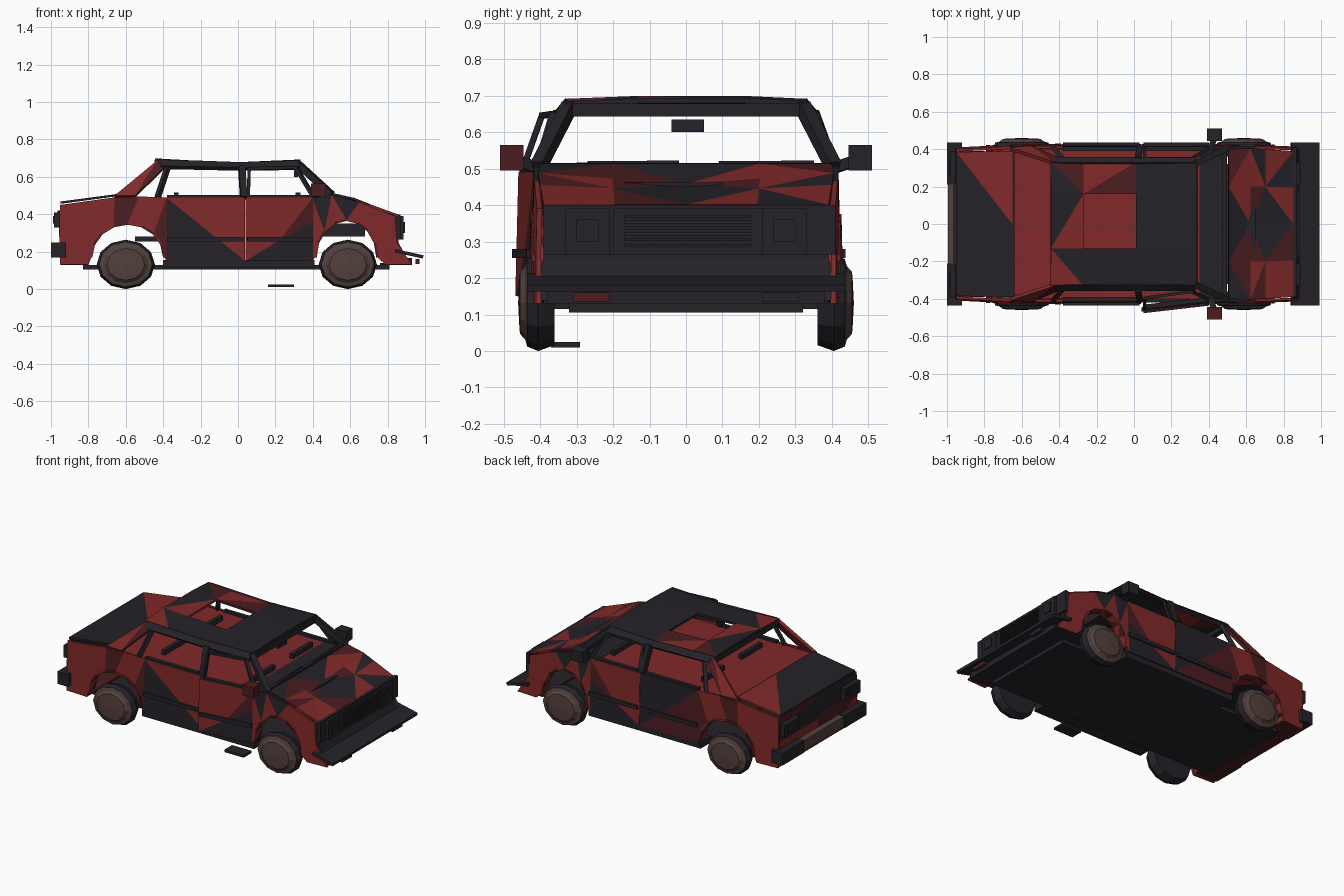
import bpy, bmesh, math
from mathutils import Vector

if "Cube" in bpy.data.objects:
    bpy.data.objects.remove(bpy.data.objects["Cube"])

def material(name, rgb):
    m = bpy.data.materials.new(name)
    m.diffuse_color = (*rgb, 1)
    m.use_nodes = True
    m.node_tree.nodes["Principled BSDF"].inputs["Base Color"].default_value = m.diffuse_color
    return m

MATS = {'r': material("red_paint", (0.22, 0.022, 0.022)),
        'm': material("scorched_red", (0.07, 0.012, 0.014)),
        'd': material("charred", (0.018, 0.016, 0.021)),
        'b': material("rusty_brown", (0.085, 0.052, 0.045))}
KEYS = 'rmdb'

def finish(bm, name, thick=0):
    me = bpy.data.meshes.new(name)
    bmesh.ops.recalc_face_normals(bm, faces=bm.faces)
    bm.to_mesh(me)
    bm.free()
    for k in KEYS:
        me.materials.append(MATS[k])
    ob = bpy.data.objects.new(name, me)
    bpy.context.collection.objects.link(ob)
    if thick:
        mod = ob.modifiers.new("thickness", 'SOLIDIFY')
        mod.thickness, mod.offset = thick, 0
    return ob

def box(name, lo, hi, mat='d'):
    bm = bmesh.new()
    bmesh.ops.create_cube(bm, size=1)
    for v in bm.verts:
        v.co = [l + (c + 0.5) * (h - l) for c, l, h in zip(v.co, lo, hi)]
    for f in bm.faces:
        f.material_index = KEYS.index(mat)
    return finish(bm, name)

def bar(name, a, b, w=0.025, mat='d', h=None):
    a, b = Vector(a), Vector(b)
    q = (b - a).to_track_quat('Z', 'Y')
    bm = bmesh.new()
    bmesh.ops.create_cube(bm, size=1)
    for v in bm.verts:
        v.co = (a + b) / 2 + q @ Vector((v.co.x * w, v.co.y * (h or w), v.co.z * (b - a).length))
    for f in bm.faces:
        f.material_index = KEYS.index(mat)
    return finish(bm, name)

def side_y(x, z, s, swing=0):
    return s * (0.42 - (z - 0.13) * 0.025 - max(0, abs(x) - 0.6) * 0.05 + swing * (0.40 - x))

def panel(name, pts, s, mat='r', patch=None, swing=0):
    """Side panel from an x-z outline; patch(x, z) picks another colour."""
    bm = bmesh.new()
    f = bm.faces.new([bm.verts.new((x, side_y(x, z, s, swing), z)) for x, z in pts])
    bmesh.ops.triangulate(bm, faces=[f])
    for f in bm.faces:
        c = f.calc_center_median()
        f.material_index = KEYS.index((patch and patch(c.x, c.z)) or mat)
    return finish(bm, name, 0.014)

def sheet(name, rows, cols, thick=0.014):
    """Creased sheet; two colour letters per cell, '..' leaves a hole."""
    bm = bmesh.new()
    g = [[bm.verts.new(p) for p in r] for r in rows]
    n = len(rows[0]) - 1
    for i in range(len(rows) - 1):
        for j in range(n):
            c = cols[2 * (i * n + j):][:2]
            if c == '..':
                continue
            a, b, d, e = g[i][j], g[i + 1][j], g[i + 1][j + 1], g[i][j + 1]
            tris = ((a, b, d), (a, d, e)) if (i + j) % 2 else ((a, b, e), (b, d, e))
            for t, k in zip(tris, c):
                bm.faces.new(t).material_index = KEYS.index(k)
    return finish(bm, name, thick)

def arc(cx, cz, rx, rz, n=8):
    return [(cx - rx * math.cos(math.pi * i / n), cz + rz * math.sin(math.pi * i / n)) for i in range(n + 1)]

def wheel(name, x, s):
    prof = [(-0.045, 0, 'd'), (-0.045, 0.116, 'd'), (0, 0.132, 'd'), (0.03, 0.12, 'd'),
            (0.036, 0.10, 'b'), (0.05, 0.085, 'b'), (0.052, 0.06, 'b'), (0.055, 0, 'b')]
    bm, n, prev = bmesh.new(), 12, None
    for o, r, k in prof:
        ring = [bm.verts.new((x + 1.18 * r * math.cos(t * math.tau / n), s * (0.405 + o),
                              0.132 + r * math.sin(t * math.tau / n))) for t in range(n)]
        if prev:
            for t in range(n):
                u = (t + 1) % n
                bm.faces.new((prev[t], prev[u], ring[u], ring[t])).material_index = KEYS.index(k)
        prev = ring
    bmesh.ops.remove_doubles(bm, verts=bm.verts, dist=1e-5)
    return finish(bm, name)

# Underbody, beltline deck with seat tops, front/rear pans
box("underbody", (-0.83, -0.32, 0.105), (0.81, 0.32, 0.13))
box("cabin_deck", (-0.65, -0.40, 0.475), (0.36, 0.40, 0.487), 'r')
box("rear_pan", (-0.94, -0.39, 0.13), (-0.80, 0.39, 0.14), 'm')
box("front_pan", (0.76, -0.39, 0.13), (0.92, 0.39, 0.14))

rear_arch, front_arch = arc(-0.59, 0.17, 0.195, 0.18), arc(0.58, 0.17, 0.165, 0.2)
for s, side in ((-1, "near"), (1, "far")):
    # Fenders with open wheel arches
    panel(side + "_rear_fender", [(-0.95, 0.45), (-0.95, 0.13), (-0.80, 0.13)] + rear_arch +
          [(-0.38, 0.15), (-0.38, 0.49), (-0.53, 0.495), (-0.66, 0.49)], s, 'r',
          lambda x, z: 'm' if -0.68 < x < -0.55 or x > -0.44 else None)
    panel(side + "_front_fender", front_arch[::-1] + [(0.395, 0.15), (0.395, 0.49), (0.50, 0.505), (0.65, 0.465),
          (0.84, 0.39), (0.85, 0.25), (0.93, 0.13), (0.79, 0.13)], s, 'r',
          lambda x, z: 'd' if z > 0.41 else None)
    for nm, a in (("rear", rear_arch), ("front", front_arch)):
        rows = [[(x, side_y(x, z, s) + s * d, z) for x, z in a] for d in (-0.05, 0.012)]
        sheet(f"{side}_{nm}_arch_lip", rows, 'mr' * 8, 0.012)
    # Doors, the near front one hanging ajar
    sw = 0.115 if s < 0 else 0
    panel(side + "_rear_door_upper", [(-0.385, 0.49), (0.038, 0.15), (0.038, 0.49)], s, 'r' if s < 0 else 'd')
    panel(side + "_rear_door_lower", [(-0.385, 0.49), (-0.385, 0.15), (0.038, 0.15)], s, 'd' if s < 0 else 'm')
    panel(side + "_front_door_upper", [(0.04, 0.49), (0.04, 0.26), (0.22, 0.26), (0.40, 0.36), (0.40, 0.49)],
          s, 'r', lambda x, z: 'm' if x > 0.28 else None, sw)
    panel(side + "_front_door_lower", [(0.04, 0.26), (0.04, 0.15), (0.40, 0.15), (0.40, 0.36), (0.22, 0.26)],
          s, 'd', lambda x, z: 'r' if x < 0.2 else None, sw)
    box(side + "_sill", (-0.40, min(s * 0.31, s * 0.42), 0.115), (0.41, max(s * 0.31, s * 0.42), 0.155))
    for nm, x0, x1, w in (("rear", -0.38, 0.03, 0), ("front", 0.05, 0.40, sw)):
        def at(x, z, o=0.012):
            return (x, side_y(x, z, s, w) + s * o, z)
        bar(f"{side}_{nm}_door_moulding", at(x0, 0.267), at(x1, 0.267), 0.016, 'd', 0.024)
        bar(f"{side}_{nm}_window_sill", at(x0, 0.493, -0.008), at(x1, 0.493, -0.008), 0.024, 'd', 0.018)
    for nm, x in (("rear", -0.33), ("front", 0.32)):
        y0, y1 = sorted((s * 0.09, s * 0.30))
        box(f"{side}_{nm}_seat_top", (x - 0.013, y0, 0.47), (x + 0.013, y1, 0.517))
    # Pillars and roof rail
    bar(side + "_windscreen_pillar", (0.50, s * 0.405, 0.505), (0.32, s * 0.32, 0.67), 0.035)
    bar(side + "_centre_pillar", (0.03, s * 0.405, 0.49), (0.02, s * 0.345, 0.655), 0.035)
    bar(side + "_quarter_pillar", (-0.43, s * 0.405, 0.49), (-0.375, s * 0.345, 0.655), 0.025)
    sheet(side + "_rear_pillar", [[(-0.66, s * 0.40, 0.495), (-0.43, s * 0.325, 0.685)],
          [(-0.55, s * 0.41, 0.495), (-0.39, s * 0.345, 0.65)]], 'rm', 0.02)
    sheet(side + "_roof_rail", [[(x, s * 0.32, z + 0.025) for x, z in ((-0.43, 0.66), (0.01, 0.645), (0.33, 0.655))],
          [(x, s * 0.35, z) for x, z in ((-0.41, 0.65), (0.01, 0.642), (0.33, 0.645))]], 'dddd', 0.025)
    # Front door window frame
    e = -0.045 if s < 0 else 0
    bar(side + "_door_frame_back", (0.055, s * 0.405 + e, 0.49), (0.06, s * 0.35 + e, 0.645), 0.016)
    bar(side + "_door_frame_top", (0.06, s * 0.35 + e, 0.645), (0.31, s * 0.35 + e / 4, 0.65), 0.016)
    bar(side + "_door_frame_front", (0.31, s * 0.35 + e / 4, 0.65), (0.40, s * 0.405, 0.50), 0.02)
    # Wing mirrors
    box(side + "_mirror", (0.39, min(s * 0.445, s * 0.51), 0.495), (0.47, max(s * 0.445, s * 0.51), 0.565),
        'd' if s > 0 else 'm')
    bar(side + "_mirror_arm", (0.41, s * 0.40, 0.50), (0.43, s * 0.46, 0.52), 0.03)
    wheel(side + "_rear_wheel", -0.60, s)
    wheel(side + "_front_wheel", 0.587, s)
    # Lights
    y0, y1 = sorted((s * 0.21, s * 0.33))
    box(side + "_headlight", (0.84, y0, 0.265), (0.885, y1, 0.39))
    box(side + "_headlight_lens", (0.88, y0 + 0.03, 0.30), (0.893, y1 - 0.03, 0.36))
    y0, y1 = sorted((s * 0.23, s * 0.39))
    box(side + "_tail_light", (-0.985, y0, 0.33), (-0.94, y1, 0.41))
    box(side + "_tail_light_lens", (-0.99, y0 + 0.03, 0.35), (-0.98, y1 - 0.03, 0.39))
    y0, y1 = sorted((s * 0.21, s * 0.435))
    box(side + "_rear_bumper_corner", (-1.0, y0, 0.17), (-0.92, y1, 0.25))
    y0, y1 = sorted((s * 0.21, s * 0.31))
    box(side + "_fog_lamp", (0.95, y0, 0.135), (0.97, y1, 0.16), 'd' if s > 0 else 'm')

# Caved roof with a torn opening
ys = (-0.33, -0.13, 0.16, 0.33)
roof = [[(x, y, z - (0.008 if abs(y) > 0.3 else 0)) for y in ys]
        for x, z in ((-0.445, 0.692), (-0.27, 0.682), (0.01, 0.672), (0.335, 0.686))]
sheet("roof", roof, 'rdrddm' + 'dd..mr' + 'dddddd', 0.014)
for nm, x, z, k in (("windscreen_header", 0.325, 0.66, 'd'), ("rear_window_header", -0.43, 0.67, 'd')):
    bar(nm, (x, -0.32, z), (x, 0.32, z), 0.035, k)

# Bonnet with a sunken middle
rows = []
for x, z, dip, w in ((0.505, 0.508, 0.0, 0.40), (0.62, 0.482, 0.03, 0.405), (0.70, 0.45, 0.02, 0.40), (0.85, 0.395, 0, 0.39)):
    rows.append([(x, w * t, z - dip * (1 - abs(t))) for t in (-1, -0.5, 0, 0.5, 1)])
sheet("bonnet", rows, 'dmmddrrm' + 'mrmddmrd' + 'rrmddrdr', 0.012)
box("bonnet_crease", (0.615, -0.17, 0.445), (0.65, 0.10, 0.462))
bar("cowl", (0.485, -0.40, 0.503), (0.485, 0.40, 0.503), 0.025)
bar("wiper_near", (0.485, -0.27, 0.514), (0.475, -0.02, 0.516), 0.012)
bar("wiper_far", (0.485, 0.09, 0.514), (0.475, 0.35, 0.516), 0.012)
box("dashboard", (0.35, -0.40, 0.44), (0.475, 0.40, 0.49))
box("engine", (0.45, -0.22, 0.28), (0.68, 0.22, 0.35))
box("rear_view_mirror", (0.30, -0.04, 0.60), (0.32, 0.05, 0.635))
box("rear_axle_brace", (-0.55, -0.2, 0.255), (-0.42, 0.2, 0.28))

# Nose, grille and front bumper
sheet("nose", [[(0.85, -0.39, 0.395), (0.85, 0, 0.395), (0.85, 0.39, 0.395)],
               [(0.85, -0.39, 0.25), (0.85, 0, 0.25), (0.85, 0.39, 0.25)],
               [(0.91, -0.41, 0.135), (0.91, 0, 0.135), (0.91, 0.41, 0.135)]], 'dddddddd')
box("grille_surround", (0.845, -0.39, 0.265), (0.868, 0.41, 0.40))
box("grille", (0.86, -0.20, 0.265), (0.878, 0.21, 0.39))
for i in range(6):
    box(f"grille_slat_{i}", (0.875, -0.17, 0.285 + i * 0.016), (0.886, 0.18, 0.293 + i * 0.016))
sheet("front_bumper", [[(0.84, -0.435, 0.205), (0.84, 0.435, 0.205)], [(0.99, -0.435, 0.172), (0.99, 0.435, 0.172)]], 'dd', 0.018)
box("front_valance", (0.89, -0.38, 0.13), (0.93, 0.38, 0.165))

# Boot lid, rear face and rear bumper
sheet("boot_lid", [[(-0.65, y, 0.502) for y in (-0.39, 0, 0.39)],
                   [(-0.95, y, 0.462) for y in (-0.385, 0, 0.385)]], 'dddr', 0.012)
bar("rear_window_base", (-0.65, -0.39, 0.495), (-0.65, 0.39, 0.495), 0.02)
sheet("rear_face", [[(-0.945, y, 0.45) for y in (-0.40, 0, 0.40)], [(-0.95, y, 0.30) for y in (-0.40, 0, 0.40)],
                    [(-0.94, y, 0.13) for y in (-0.40, 0, 0.40)]], 'dmdmrmrr')
box("rear_lamp_band", (-0.965, -0.22, 0.34), (-0.94, 0.22, 0.42))
box("rear_bumper", (-0.995, -0.21, 0.175), (-0.92, 0.21, 0.245), 'b')

# Broken trim piece lying on the ground
box("fallen_trim", (0.16, -0.37, 0.01), (0.30, -0.29, 0.025))
